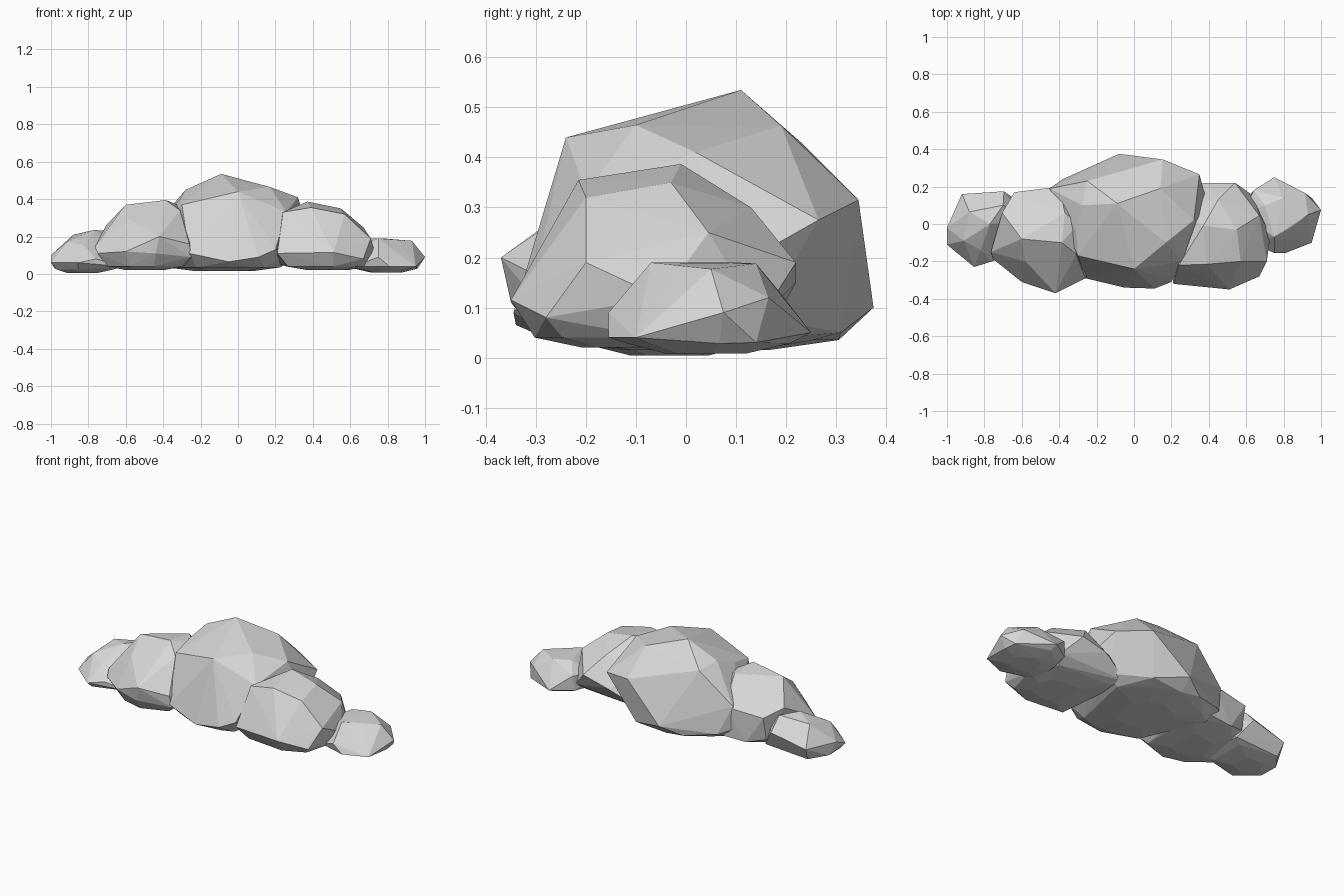
import bpy
import bmesh
from mathutils import Vector

default_cube = bpy.data.objects.get("Cube")
if default_cube:
    bpy.data.objects.remove(default_cube, do_unlink=True)

# One pale colour for the whole cloud
cloud_grey = bpy.data.materials.new("cloud_grey")
cloud_grey.use_nodes = True
colour = (0.68, 0.68, 0.68, 1)
cloud_grey.diffuse_color = colour
cloud_grey.node_tree.nodes["Principled BSDF"].inputs["Base Color"].default_value = colour


def add_belly(corners, base):
    """Return inner rings that round the underside of a puff down to its base."""
    rim = [corner for corner in corners if corner.z < 0.14]
    middle = sum(rim, Vector()) / len(rim)
    rings = []
    for spread, height in ((0.8, base + 0.02), (0.4, base)):
        for corner in rim:
            point = middle.lerp(corner, spread)
            point.z = min(height, corner.z)
            rings.append(point)
    return rings


def make_puff(name, base, crown, rim):
    """Wrap a faceted convex skin around the crown, the rim and the belly."""
    corners = [Vector(point) for point in crown + rim]
    bm = bmesh.new()
    for point in corners + add_belly(corners, base):
        bm.verts.new(point)
    hull = bmesh.ops.convex_hull(bm, input=bm.verts[:])
    leftovers = {item for key in ("geom_interior", "geom_unused") for item in hull[key]
                 if isinstance(item, bmesh.types.BMVert)}
    bmesh.ops.delete(bm, geom=list(leftovers), context="VERTS")
    bmesh.ops.recalc_face_normals(bm, faces=bm.faces[:])
    mesh = bpy.data.meshes.new(name)
    bm.to_mesh(mesh)
    bm.free()
    mesh.materials.append(cloud_grey)
    puff = bpy.data.objects.new(name, mesh)
    bpy.context.collection.objects.link(puff)
    return puff


# Large central puff
make_puff(
    "centre_puff", .015,
    crown=[(-.09, .11, .535), (-.25, .23, .43), (-.28, .1, .45), (0, -.24, .44),
           (.14, .19, .464), (.17, -.1, .465), (.32, .02, .41), (.35, .265, .275),
           (.155, .345, .315), (-.45, .19, .25), (-.31, -.03, .4), (-.3, -.17, .37),
           (.26, -.2, .33), (.4, .08, .17)],
    rim=[(-.08, .375, .1), (.2, -.31, .13), (-.05, -.34, .065), (.11, -.345, .09),
         (-.26, -.29, .11), (.12, .31, .05), (-.2, .31, .05), (-.38, .24, .08),
         (-.46, .17, .11), (.3, .15, .08)])

# Medium puffs on either side
make_puff(
    "right_middle_puff", .02,
    crown=[(-.6, -.08, .37), (-.385, -.1, .395), (-.3, 0, .36), (-.37, .06, .38),
           (-.58, -.2, .29), (-.42, -.37, .2), (-.26, -.29, .16), (-.31, -.16, .34),
           (-.705, .06, .26), (-.765, -.15, .145), (-.64, .17, .22), (-.4, .2, .24),
           (-.21, -.05, .18)],
    rim=[(-.75, -.19, .11), (-.6, -.31, .12), (-.44, -.35, .11),
         (-.64, .14, .08), (-.53, .18, .05), (-.25, .2, .06), (-.25, -.28, .09)])
make_puff(
    "left_middle_puff", .02,
    crown=[(.37, -.01, .387), (.55, -.03, .35), (.39, -.215, .355), (.57, -.2, .32),
           (.24, -.22, .33), (.67, .045, .25), (.45, .13, .3), (.54, .22, .19),
           (.38, .22, .15), (.71, -.2, .19), (.2, .1, .2)],
    rim=[(.67, -.28, .08), (.51, -.35, .115), (.21, -.32, .11),
         (.73, -.05, .12), (.64, .15, .08), (.2, .17, .06)])

# Small puffs at the ends
make_puff(
    "right_end_puff", .004,
    crown=[(-.88, .065, .21), (-.77, 0, .235), (-.7, .1, .23), (-.91, -.09, .175),
           (-.82, -.14, .15), (-.695, .175, .15), (-.58, .02, .14)],
    rim=[(-1, -.02, .1), (-1, -.11, .06), (-.98, .02, .03), (-.92, .16, .1),
         (-.855, -.23, .06), (-.76, -.2, .08), (-.88, .12, .03), (-.62, .12, .04),
         (-.62, -.15, .04)])
make_puff(
    "left_end_puff", .008,
    crown=[(.75, -.07, .19), (.85, -.01, .18), (.93, .05, .177), (.8, .14, .188),
           (.64, .18, .14), (.7, .1, .19), (.58, .05, .12)],
    rim=[(.75, -.155, .09), (.81, -.155, .04), (.915, .165, .12), (1, .075, .09),
         (.95, -.1, .04), (.95, .14, .03), (.75, .25, .05), (.63, .17, .05),
         (.62, -.1, .04)])
